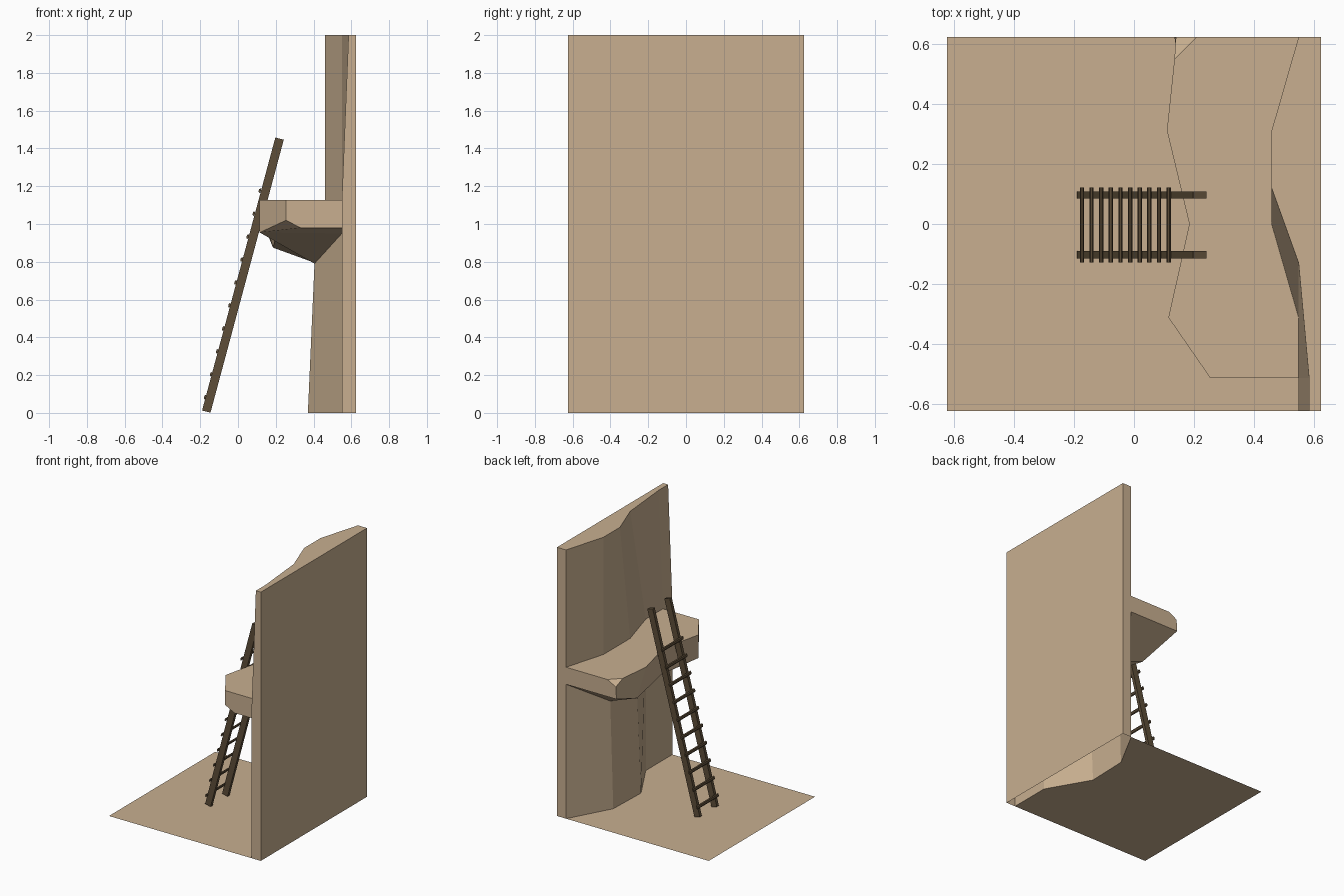
import bpy, bmesh, math
from mathutils import Vector, Matrix

if "Cube" in bpy.data.objects:
    bpy.data.objects.remove(bpy.data.objects["Cube"])


def material(name, color):
    m = bpy.data.materials.new(name)
    m.diffuse_color = (*color, 1)
    m.use_nodes = True
    m.node_tree.nodes["Principled BSDF"].inputs["Base Color"].default_value = m.diffuse_color
    return m


def finish(name, bm, mat):
    me = bpy.data.meshes.new(name)
    bm.to_mesh(me)
    bm.free()
    me.materials.append(mat)
    ob = bpy.data.objects.new(name, me)
    bpy.context.collection.objects.link(ob)
    return ob


rock = material("sandstone", (0.58, 0.43, 0.28))
wood = material("dark_wood", (0.11, 0.075, 0.04))
H, SHELF, TOP = 0.625, 1.127, 2.0
Y = [H, 0.3125, 0, -0.3125, -0.515, -H]
BASE_X = [0.55, 0.38, 0.37, 0.55, 0.55, 0.55]

# Ground: flat sheet that stops at the foot of the cliff
bm = bmesh.new()
outline = [(-H, H), (-H, -H), (H, -H), (0.55, -H)][:2] + list(zip(BASE_X, Y))[::-1]
bm.faces.new([bm.verts.new((x, y, 0)) for x, y in outline])
bmesh.ops.triangulate(bm, faces=bm.faces[:])
finish("ground", bm, rock)

# Cliff: horizontal contours from foot to top, with a ledge pushed out of the middle
bm = bmesh.new()


def row(xs, ys, zs):
    return [bm.verts.new(p) for p in zip(xs, ys, zs)]


def face(*vs):
    return bm.faces.new(vs)


foot = row(BASE_X, Y, [0] * 6)
under = row([0.55, 0.405, 0.405, 0.55, 0.55, 0.55], Y, [1.0, 0.795, 0.79, 0.95, 0.98, 0.98])
lip_low = row([0.135, 0.185, 0.2, 0.115, 0.255], Y, [1.0, 0.875, 0.93, 0.955, 1.02])
lip_top = row([0.14, 0.11, 0.185, 0.115, 0.255], Y, [1.09] + [SHELF] * 4)
root = row([0.55, 0.46, 0.46, 0.55, 0.55, 0.55], Y, [SHELF] * 6)
crown = row([0.55, 0.46, 0.46, 0.55, 0.585, 0.585], [H, 0.3125, 0.12, -0.13, -0.515, -H], [TOP] * 6)
back = row([H] * 4, [H, -H, -H, H], [0, 0, TOP, TOP])

# Cliff faces below and above the ledge
for low, high in ((foot, under), (root, crown)):
    for i in range(5):
        face(low[i], low[i + 1], high[i + 1], high[i])
face(under[4], under[5], root[5], root[4])

# Ledge underside, rim and top
for i in range(3):
    face(under[i], under[i + 1], lip_low[i + 1], lip_low[i])
    if i:
        face(lip_low[i], lip_low[i + 1], lip_top[i + 1], lip_top[i])
for i in range(1, 4):
    face(lip_top[i], lip_top[i + 1], root[i + 1], root[i])
face(lip_low[3], lip_low[4], lip_top[4], lip_top[3])

# Chipped corner at the back end of the ledge
chip_a = bm.verts.new((0.21, H, SHELF))
chip_b = bm.verts.new((0.135, 0.55, SHELF))
face(lip_top[0], chip_b, chip_a)
face(root[0], chip_a, chip_b, lip_top[1], root[1])
face(lip_low[0], lip_low[1], lip_top[1], chip_b, lip_top[0])
face(under[0], lip_low[0], lip_top[0], chip_a, root[0])

# Front end of the ledge with its small bevel
heel = bm.verts.new((0.33, -0.515, 0.98))
face(under[3], under[4], heel, lip_low[3])
face(lip_low[3], heel, lip_low[4])
face(under[4], root[4], lip_top[4], lip_low[4], heel)

# Back slab, sides and top
face(*back)
face(back[0], foot[0], under[0], root[0], crown[0], back[3])
face(back[1], foot[5], under[5], root[5], crown[5], back[2])
face(back[3], *crown, back[2])
bmesh.ops.recalc_face_normals(bm, faces=bm.faces[:])
finish("cliff_with_ledge", bm, rock)

# Ladder: two leaning rails
start, end = Vector((-0.168, 0, 0.007)), Vector((0.22, 0, 1.452))
axis = (end - start).normalized()
lean = math.atan2(axis.x, axis.z)
tilt = Matrix.Rotation(lean, 4, 'Y')
for name, y in (("ladder_rail_back", 0.097), ("ladder_rail_front", -0.103)):
    bm = bmesh.new()
    mid = (start + end) / 2 + Vector((0, y, 0))
    size = Matrix.Diagonal((0.046, 0.024, (end - start).length, 1))
    bmesh.ops.create_cube(bm, size=1, matrix=Matrix.Translation(mid) @ tilt @ size)
    finish(name, bm, wood)

# Ten rungs along the outer edge of the rails
for i in range(10):
    bm = bmesh.new()
    pos = Vector((-0.174 + 0.0322 * i, -0.003, 0.083 + 0.1215 * i))
    bmesh.ops.create_cone(bm, cap_ends=True, segments=6, radius1=0.012, radius2=0.012, depth=0.25,
                          matrix=Matrix.Translation(pos) @ tilt @ Matrix.Rotation(math.pi / 2, 4, 'X')
                          @ Matrix.Diagonal((0.55, 1.1, 1, 1)))
    finish(f"ladder_rung_{i + 1}", bm, wood)
